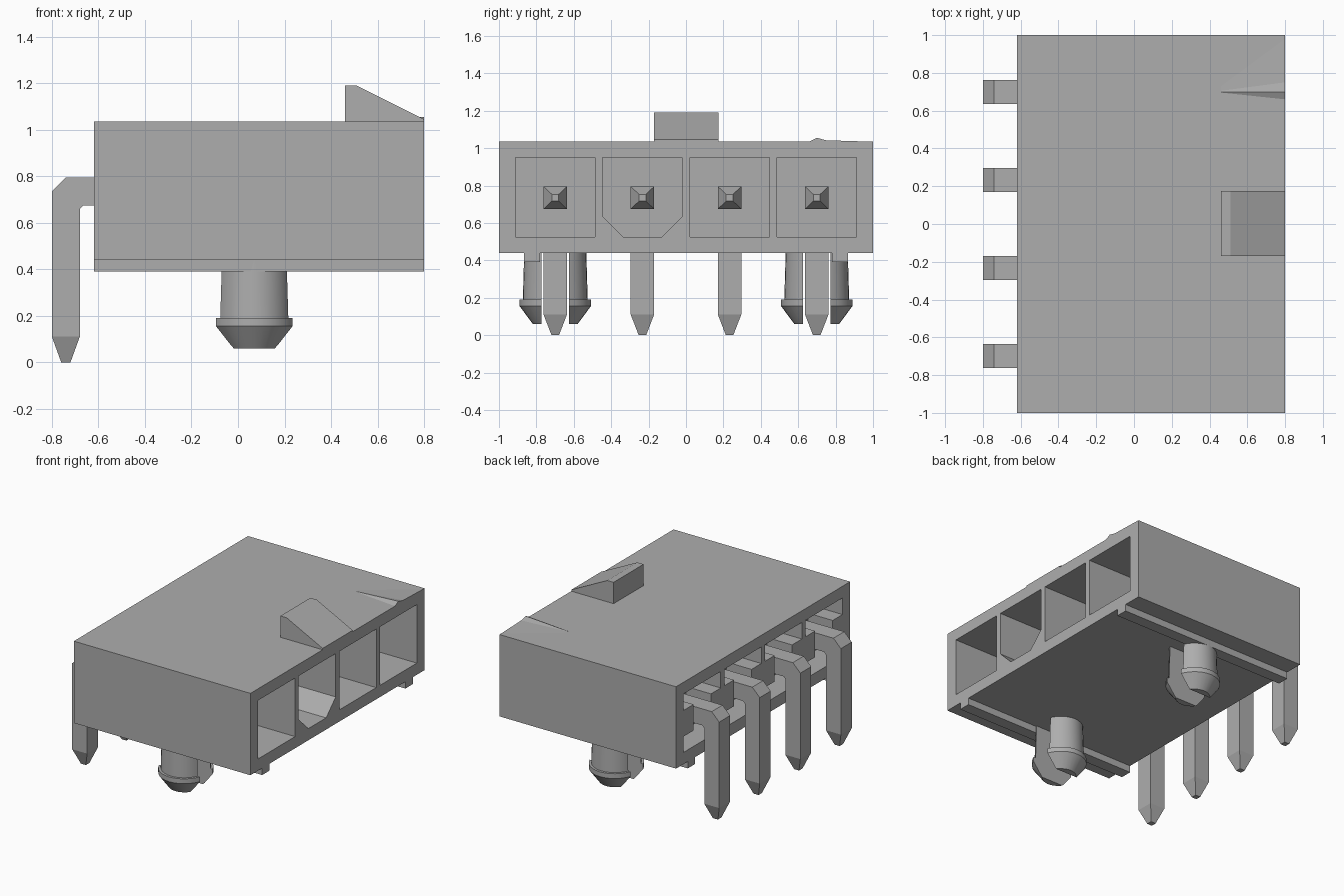
import bpy, bmesh, math

cube = bpy.data.objects.get("Cube")
if cube:
    bpy.data.objects.remove(cube, do_unlink=True)

grey = bpy.data.materials.new("plain grey")
grey.use_nodes = True
grey.diffuse_color = (0.42, 0.42, 0.42, 1)
grey.node_tree.nodes["Principled BSDF"].inputs["Base Color"].default_value = grey.diffuse_color


def loft(name, sections):
    """Solid skinned through equal-sized loops of points, capped at both ends."""
    bm = bmesh.new()
    loops = [[bm.verts.new(p) for p in s] for s in sections]
    n = len(loops[0])
    for a, b in zip(loops, loops[1:]):
        for i in range(n):
            j = (i + 1) % n
            bm.faces.new((a[i], a[j], b[j], b[i]))
    bm.faces.new(loops[0])
    bm.faces.new(loops[-1])
    bmesh.ops.recalc_face_normals(bm, faces=bm.faces)
    mesh = bpy.data.meshes.new(name)
    bm.to_mesh(mesh)
    bm.free()
    mesh.materials.append(grey)
    obj = bpy.data.objects.new(name, mesh)
    bpy.context.collection.objects.link(obj)
    return obj


def along_x(name, outline, x0, x1):
    return loft(name, [[(x, y, z) for y, z in outline] for x in (x0, x1)])


def along_y(name, outline, y0, y1):
    return loft(name, [[(x, y, z) for x, z in outline] for y in (y0, y1)])


def rect(a0, a1, b0, b1):
    return [(a0, b0), (a1, b0), (a1, b1), (a0, b1)]


def cut(target, cutter):
    mod = target.modifiers.new("cut", "BOOLEAN")
    mod.operation = "DIFFERENCE"
    mod.solver = "EXACT"
    mod.object = cutter
    bpy.context.view_layer.objects.active = target
    bpy.ops.object.modifier_apply(modifier=mod.name)
    bpy.data.objects.remove(cutter, do_unlink=True)


BACK, FRONT, BOTTOM, TOP = -0.62, 0.80, 0.44, 1.035
PITCH, HALF, LOW, HIGH = 0.466, 0.2125, 0.525, 0.95
centres = [(i - 1.5) * PITCH for i in range(4)]

# Housing with front sockets and rear recesses
housing = along_x("housing", rect(-1, 1, BOTTOM, TOP), BACK, FRONT)
for i, c in enumerate(centres):
    outline = rect(c - HALF, c + HALF, LOW, HIGH)
    if i == 1:  # keyed socket with clipped lower corners
        k = 0.11
        outline = [(c - HALF + k, LOW), (c + HALF - k, LOW), (c + HALF, LOW + k),
                   (c + HALF, HIGH), (c - HALF, HIGH), (c - HALF, LOW + k)]
    cut(housing, along_x("socket_cutter", outline, -0.3, FRONT + 0.1))
    n = 0.1  # half-width between the side tabs
    side = [(HALF, LOW), (HALF, 0.64), (n, 0.64), (n, 0.83), (HALF, 0.83), (HALF, HIGH)]
    recess = [(c + y, z) for y, z in side] + [(c - y, z) for y, z in reversed(side)]
    cut(housing, along_x("recess_cutter", recess, BACK - 0.1, -0.42))

# Latch ramp on the roof
along_y("latch_ramp", [(0.46, TOP - 0.01), (0.46, 1.19), (0.51, 1.19),
                       (FRONT, 1.045), (FRONT, TOP - 0.01)], -0.17, 0.175)

# Low pinched ridge on the roof edge
ridge = [(0.64, TOP - 0.01), (0.66, TOP), (0.70, 1.055), (0.75, 1.042),
         (0.98, TOP), (0.98, TOP - 0.01)]
loft("roof_ridge", [[(FRONT, y, z) for y, z in ridge],
                    [(0.46, 0.70 + (y - 0.70) * 0.1, min(z, TOP + 0.001)) for y, z in ridge]])

# Bent pins: (inner point, outer point, half thickness) along the bend
pin_path = [((-0.72, 0), (-0.76, 0), 0.02),
            ((-0.68, 0.11), (-0.80, 0.11), 0.0625),
            ((-0.68, 0.66), (-0.80, 0.735), 0.0625),
            ((-0.665, 0.675), (-0.74, 0.795), 0.0625),
            ((0.27, 0.675), (0.27, 0.795), 0.0625),
            ((0.35, 0.717), (0.35, 0.753), 0.018)]
for i, c in enumerate(centres):
    loft(f"pin_{i + 1}", [[(a[0], c - h, a[1]), (a[0], c + h, a[1]),
                           (b[0], c + h, b[1]), (b[0], c - h, b[1])]
                          for a, b, h in pin_path])

# Underside rails and split mounting pegs
peg_profile = [(0.155, BOTTOM + 0.01), (0.162, 0.19), (0.178, 0.19), (0.178, 0.155), (0.112, 0.06)]
for side, label in ((-1, "right"), (1, "left")):
    along_x(f"{label}_rail", rect(side * 0.78, side * 0.865, 0.39, BOTTOM + 0.005), BACK, FRONT)
    mid = side * centres[3]
    angles = [2 * math.pi * k / 32 for k in range(32)]
    peg = loft(f"{label}_peg", [[(0.07 + r * math.cos(t), mid + 1.07 * r * math.sin(t), z)
                                 for t in angles] for r, z in peg_profile])
    cut(peg, along_x("slot_cutter", rect(mid - 0.073, mid + 0.073, 0, BOTTOM + 0.05), -0.3, 0.4))
    bpy.ops.object.select_all(action="DESELECT")
    peg.select_set(True)
    bpy.context.view_layer.objects.active = peg
    bpy.ops.object.shade_smooth_by_angle(angle=math.radians(25))
